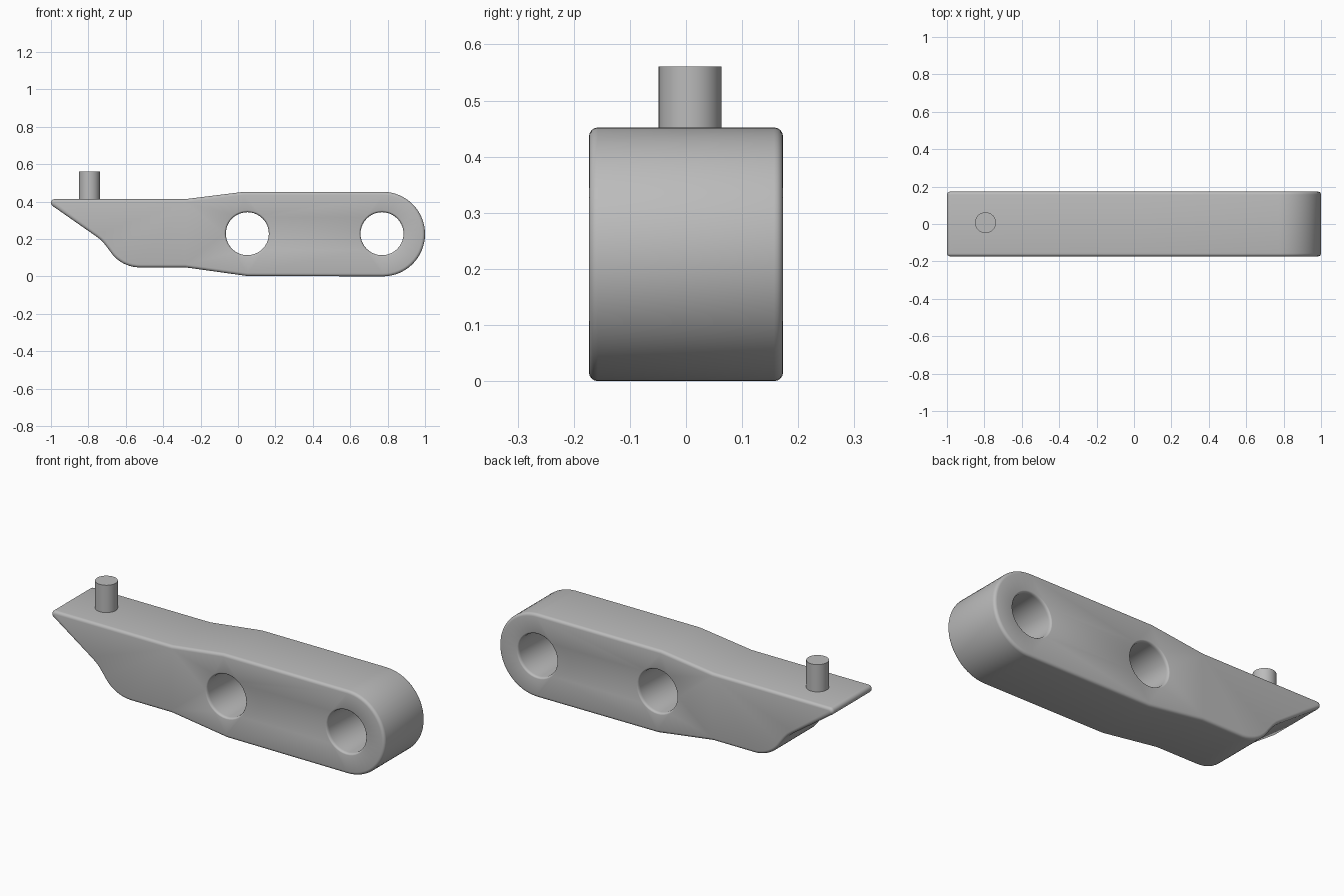
import bpy, bmesh
from math import sin, cos, pi, radians
from mathutils import Vector

if "Cube" in bpy.data.objects:
    bpy.data.objects.remove(bpy.data.objects["Cube"])

HALF = 0.173     # half thickness of the arm
ROUND = 0.016    # rounding of the side edges

grey = bpy.data.materials.new("plain grey")
grey.use_nodes = True
grey.diffuse_color = (0.5, 0.5, 0.5, 1)
grey.node_tree.nodes["Principled BSDF"].inputs["Base Color"].default_value = (0.5, 0.5, 0.5, 1)


def arc(cx, cz, r, start, end, n):
    angles = [radians(start + (end - start) * i / n) for i in range(n + 1)]
    return [Vector((cx + r * cos(a), cz + r * sin(a))) for a in angles]


def inset(points, d):
    """Move a counter-clockwise loop inward by d."""
    out = []
    for i, p in enumerate(points):
        a = (p - points[i - 1]).normalized()
        b = (points[(i + 1) % len(points)] - p).normalized()
        na, nb = Vector((-a.y, a.x)), Vector((-b.y, b.x))
        out.append(p + (na + nb) * d / (1 + na.dot(nb)))
    return out


def finish(bm, name):
    bmesh.ops.recalc_face_normals(bm, faces=bm.faces)
    mesh = bpy.data.meshes.new(name)
    bm.to_mesh(mesh)
    bm.free()
    mesh.materials.append(grey)
    ob = bpy.data.objects.new(name, mesh)
    bpy.context.collection.objects.link(ob)
    bpy.ops.object.select_all(action='DESELECT')
    ob.select_set(True)
    bpy.context.view_layer.objects.active = ob
    bpy.ops.object.shade_smooth_by_angle(angle=radians(30))


# Side outline of the arm, counter-clockwise from the bottom
outline = [Vector(p) for p in ((-0.28, 0.048), (0.05, 0.002))]
outline += arc(0.774, 0.226, 0.226, -90, 90, 32)
outline += [Vector(p) for p in ((0.03, 0.452), (-0.28, 0.413))]
outline += arc(-0.98, 0.393, 0.02, 90, 233, 8)
outline += [Vector(p) for p in ((-0.76, 0.215), (-0.735, 0.196), (-0.715, 0.175))]
outline += arc(-0.525, 0.238, 0.19, 212, 270, 10)

holes = [arc(x, 0.228, 0.115, 0, 360, 40)[:-1] for x in (0.05, 0.77)]

# Arm: walls with rounded edges, then filled sides around the holes
bm = bmesh.new()
steps = [i * pi / 8 for i in range(5)]
section = [(ROUND * (1 - sin(a)), -HALF + ROUND * (1 - cos(a))) for a in steps]
section += [(d, -y) for d, y in reversed(section)]
sides = ([], [])
for loop, sign in [(outline, 1)] + [(h, -0.6) for h in holes]:
    rings = []
    for d, y in section:
        rings.append([bm.verts.new((p.x, y, p.y)) for p in inset(loop, d * sign)])
    for r, s in zip(rings, rings[1:]):
        for i in range(len(r)):
            bm.faces.new((r[i - 1], r[i], s[i], s[i - 1]))
    for side, ring in zip(sides, (rings[0], rings[-1])):
        side += [bm.edges.get((ring[i - 1], ring[i])) for i in range(len(ring))]
for side in sides:
    bmesh.ops.triangle_fill(bm, edges=side, use_beauty=True)
finish(bm, "arm")

# Pin standing on the thin end
bm = bmesh.new()
bmesh.ops.create_cone(bm, cap_ends=True, segments=32, radius1=0.056, radius2=0.056, depth=0.18)
bmesh.ops.translate(bm, verts=bm.verts, vec=(-0.794, 0.007, 0.471))
finish(bm, "pin")
